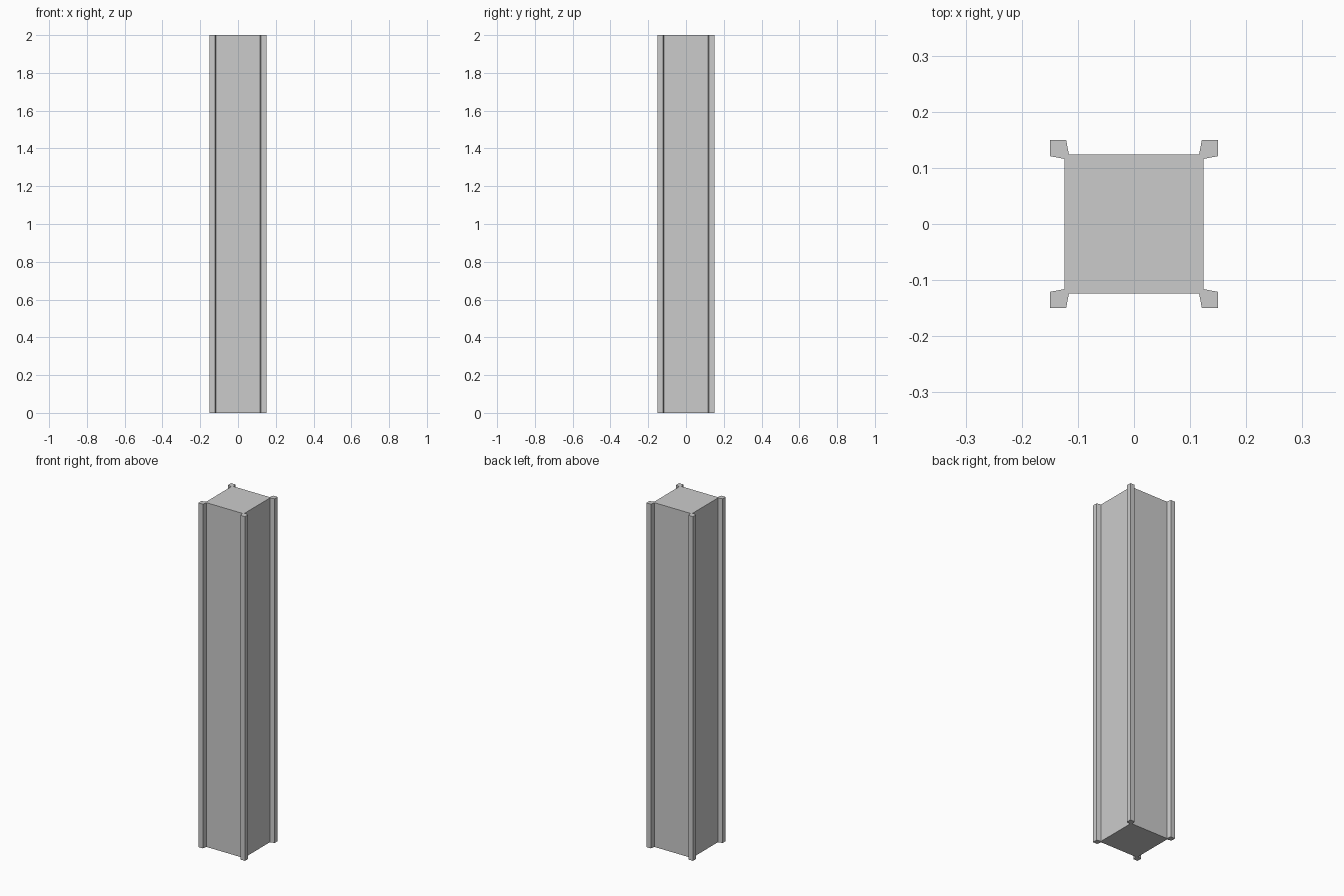
import bpy, bmesh
from mathutils import Matrix
from math import pi

if "Cube" in bpy.data.objects:
    bpy.data.objects.remove(bpy.data.objects["Cube"])

HEIGHT = 2.0

# One corner of the cross-section: flared lug projecting from the square core
corner = [(0.124, 0.116), (0.15, 0.121), (0.15, 0.15), (0.121, 0.15), (0.116, 0.124)]

# Repeat the corner four times around z to close the profile
profile = []
for i in range(4):
    turn = Matrix.Rotation(i * pi / 2, 2)
    for x, y in corner:
        profile.append((turn[0][0] * x + turn[0][1] * y, turn[1][0] * x + turn[1][1] * y))

# Extrude the profile into the column
bm = bmesh.new()
base = bm.faces.new([bm.verts.new((x, y, 0)) for x, y in profile])
ext = bmesh.ops.extrude_face_region(bm, geom=[base], use_keep_orig=True)
top = [v for v in ext["geom"] if isinstance(v, bmesh.types.BMVert)]
bmesh.ops.translate(bm, verts=top, vec=(0, 0, HEIGHT))
bmesh.ops.recalc_face_normals(bm, faces=bm.faces)

mesh = bpy.data.meshes.new("column")
bm.to_mesh(mesh)
bm.free()
bpy.context.collection.objects.link(bpy.data.objects.new("column", mesh))
